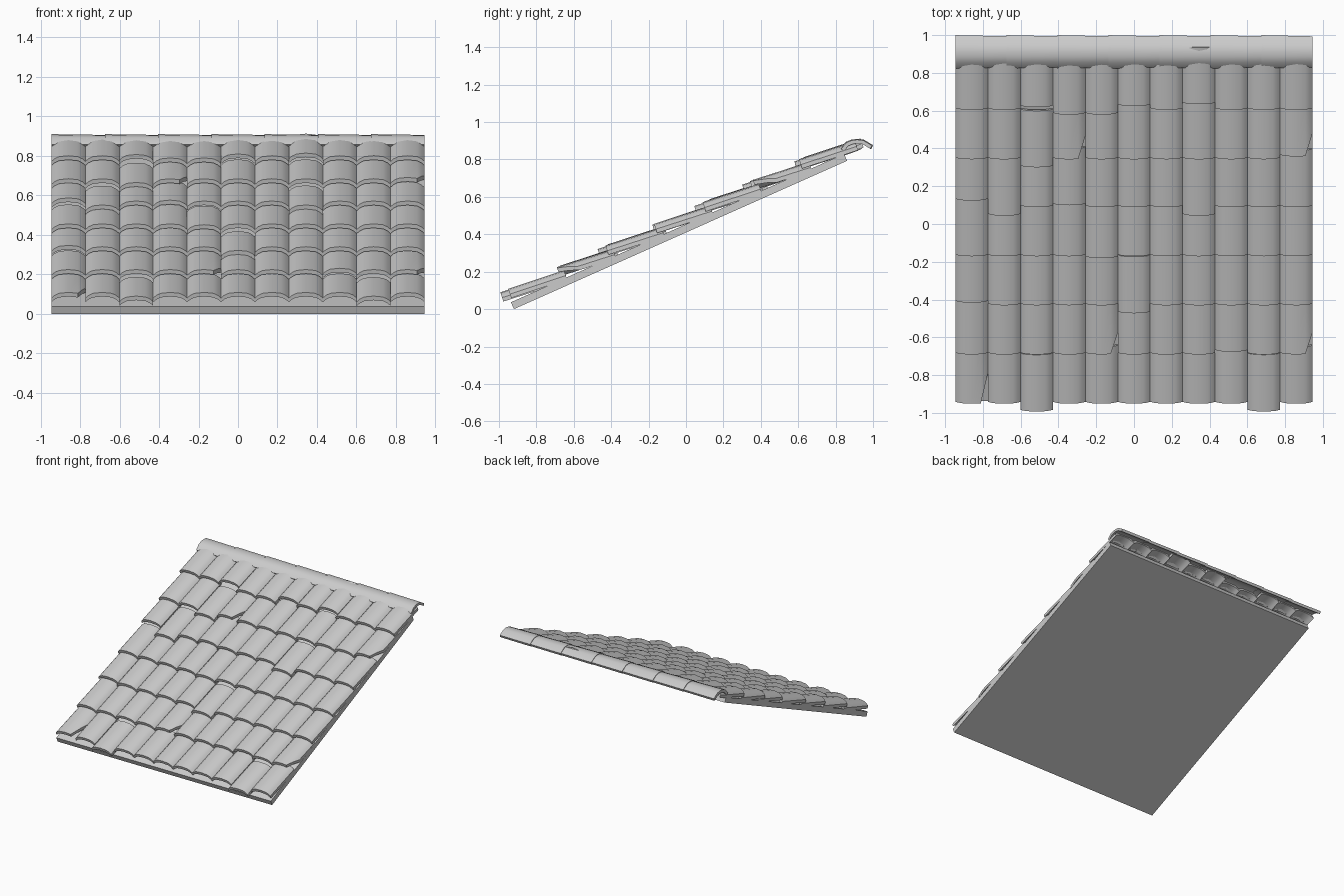
import bpy, math, random

if "Cube" in bpy.data.objects:
    bpy.data.objects.remove(bpy.data.objects["Cube"])

random.seed(3)
PITCH = math.radians(24)       # roof slope
TILT = math.radians(18)        # slope of each lapped tile
C, S = math.cos(PITCH), math.sin(PITCH)
HALF = 0.945
COLS = 11
W = 2 * HALF / COLS


def make(name, verts, faces, smooth=True):
    me = bpy.data.meshes.new(name)
    me.from_pydata(verts, [], faces)
    ob = bpy.data.objects.new(name, me)
    bpy.context.collection.objects.link(ob)
    if smooth:
        bpy.ops.object.select_all(action='DESELECT')
        ob.select_set(True)
        bpy.context.view_layer.objects.active = ob
        bpy.ops.object.shade_smooth_by_angle(angle=math.radians(38))
    return ob


def add_loft(verts, faces, a, b):
    """Closed solid between two rings: outer points then inner points reversed."""
    n, o = len(a), len(verts)
    verts += a + b
    for i in range(n):
        j = (i + 1) % n
        faces.append((o + i, o + j, o + n + j, o + n + i))
    for i in range(n // 2 - 1):            # end caps as strips of quads
        q = (i, n - 1 - i, n - 2 - i, i + 1)
        faces.append(tuple(o + k for k in q))
        faces.append(tuple(o + n + k for k in reversed(q)))


def roof(s, d):
    """Point at distance s up the slope and d above the underside."""
    return -0.92 + s * C - d * S, s * S + d * C


# Sloped deck under the tiles
L, T = 1.95, 0.04
v, f = [], []
ring = [roof(0, 0), roof(0, T), roof(L, T), roof(L, 0)]
for x in (-HALF, HALF):
    v += [(x, y, z) for y, z in ring]
f = [(0, 3, 2, 1), (4, 5, 6, 7)] + [(i, (i + 1) % 4, (i + 1) % 4 + 4, i + 4) for i in range(4)]
make("roof_deck", v, f, smooth=False)

# Arched roof tiles: seven lapped rows, some slipped, some with a broken corner
ARCH = [(-0.0858, 0), (-0.07, 0.014), (-0.048, 0.025), (0, 0.03),
        (0.048, 0.025), (0.07, 0.014), (0.0858, 0)]
THICK = 0.022
ROWS = [-0.955, -0.695, -0.435, -0.175, 0.085, 0.338, 0.6]
SLIP = {(0, 2): -0.042, (0, 9): -0.042, (1, 8): 0.015, (2, 0): 0.015, (2, 5): -0.042,
        (3, 4): -0.01, (4, 0): 0.035, (4, 1): -0.045, (4, 3): 0.01, (4, 7): -0.045,
        (5, 2): -0.042, (5, 10): 0.015, (6, 2): 0.014, (6, 3): -0.025, (6, 4): -0.025,
        (6, 5): 0.02, (6, 7): 0.03}
BROKEN = {(0, 0): 0.16, (1, 4): 0.11, (1, 10): 0.11, (5, 3): 0.12, (5, 10): 0.12}

for r, front in enumerate(ROWS):
    v, f = [], []
    for c in range(COLS):
        cx = -HALF + W * (c + 0.5)
        y0 = front + SLIP.get((r, c), 0)
        s = (y0 + 0.92 + 0.11 * S) / C
        by, bz = roof(s, T + 0.02)
        t = TILT + math.radians(random.uniform(-0.4, 0.4))
        ct, st = math.cos(t), math.sin(t)
        cut = BROKEN.get((r, c), 0)

        def ring(a, cut):
            pts = []
            for x, h in [(x, h + THICK) for x, h in ARCH] + ARCH[::-1]:
                k = a + cut * max(0, (x - 0.048) / 0.038)
                pts.append((cx + x, by + k * ct - h * st, bz + k * st + h * ct))
            return pts
        add_loft(v, f, ring(0, cut), ring(0.315, 0))
    make(f"tile_row_{r + 1}", v, f)

# Ridge caps along the top edge, each tapering into the next
CAP = [(0.825, 0.858), (0.855, 0.893), (0.885, 0.905), (0.915, 0.909),
       (0.95, 0.905), (0.998, 0.876)]
INNER = [(0.84, 0.845), (0.866, 0.874), (0.89, 0.884), (0.915, 0.888),
         (0.945, 0.884), (0.99, 0.857)]
v, f = [], []
xs = [-HALF + i * 2 * HALF / 7 for i in range(8)]
for i in range(7):
    def cap(x, k):
        return [(x, 0.912 + (y - 0.912) * k, 0.85 + (z - 0.85) * k) for y, z in CAP + INNER[::-1]]
    add_loft(v, f, cap(xs[i], 1.02), cap(min(xs[i + 1] + 0.012, HALF), 0.95))
make("ridge_caps", v, f)

# Consistent outward normals
import bmesh
for ob in bpy.data.objects:
    bm = bmesh.new()
    bm.from_mesh(ob.data)
    bmesh.ops.recalc_face_normals(bm, faces=bm.faces)
    bm.to_mesh(ob.data)
    bm.free()
